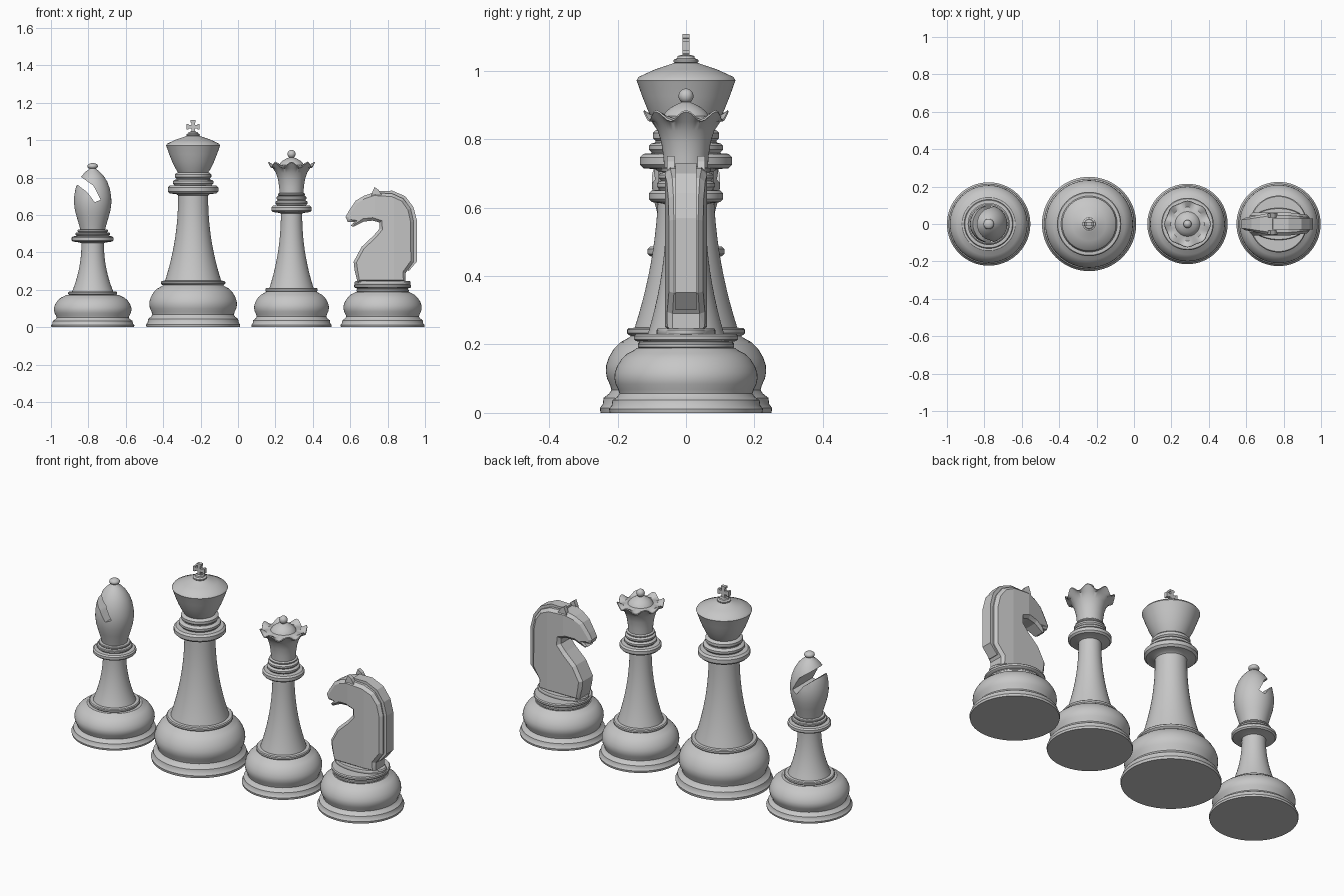
import bpy, bmesh, math

if "Cube" in bpy.data.objects:
    bpy.data.objects.remove(bpy.data.objects["Cube"])

GREY = bpy.data.materials.new("stone_grey")
GREY.diffuse_color = (0.57, 0.57, 0.57, 1)
GREY.use_nodes = True
GREY.node_tree.nodes["Principled BSDF"].inputs["Base Color"].default_value = GREY.diffuse_color


def finish(bm, name, loc):
    bmesh.ops.recalc_face_normals(bm, faces=bm.faces[:])
    me = bpy.data.meshes.new(name)
    bm.to_mesh(me)
    bm.free()
    me.materials.append(GREY)
    ob = bpy.data.objects.new(name, me)
    bpy.context.collection.objects.link(ob)
    ob.location = loc
    return ob


def lathe(name, x, profile, segs=64, sy=1.0, wave=None):
    """Closed solid of revolution; profile is (radius, z) from bottom to top."""
    bm = bmesh.new()
    rings = []
    for r, z in profile:
        ring = []
        for i in range(segs):
            a = 2 * math.pi * i / segs
            rr, zz = wave(r, z, a) if wave else (r, z)
            ring.append(bm.verts.new((rr * math.cos(a), rr * sy * math.sin(a), zz)))
        rings.append(ring)
    for lo, hi in zip(rings, rings[1:]):
        for i in range(segs):
            j = (i + 1) % segs
            bm.faces.new((lo[i], lo[j], hi[j], hi[i]))
    bm.faces.new(rings[0][::-1])
    bm.faces.new(rings[-1])
    return finish(bm, name, (x, 0, 0))


def prism(name, x, pts, half, inset=0.0, shape=None):
    """Outline in the xz plane, thickened along y, with optional chamfered sides."""
    bm = bmesh.new()
    a = [bm.verts.new((px, -half, pz)) for px, pz in pts]
    b = [bm.verts.new((px, half, pz)) for px, pz in pts]
    caps = [bm.faces.new(a), bm.faces.new(b[::-1])]
    n = len(pts)
    for i in range(n):
        j = (i + 1) % n
        bm.faces.new((a[i], b[i], b[j], a[j]))
    bmesh.ops.recalc_face_normals(bm, faces=bm.faces[:])
    if inset:
        bmesh.ops.inset_region(bm, faces=caps, thickness=inset, depth=inset,
                               use_even_offset=False)
    if shape:
        for cut in (-0.1, -0.04, 0.06):
            bmesh.ops.bisect_plane(bm, geom=bm.verts[:] + bm.edges[:] + bm.faces[:],
                                   plane_co=(cut, 0, 0), plane_no=(1, 0, 0))
        for v in bm.verts:
            v.co.y *= shape(v.co.x, v.co.z)
        bmesh.ops.triangulate(bm, faces=bm.faces[:])
    return finish(bm, name, (x, 0, 0))


def foot(R, H):
    """Moulded foot and bulge, R = foot radius, H = height of the bulge."""
    pts = [(.99, 0), (1, .06), (.965, .11), (.955, .19), (.89, .245), (.865, .29),
           (.88, .35), (.915, .43), (.93, .52), (.925, .60), (.895, .70),
           (.835, .81), (.76, .89), (.66, .95), (.64, .97)]
    return [(r * R, z * H) for r, z in pts]


def ring(r, z0, z1):
    """Rounded moulding."""
    b = (z1 - z0) * 0.25
    return [(r - b, z0), (r, z0 + b), (r, z1 - b), (r - b, z1)]


def stem(r0, z0, r1, z1, n=12):
    """Concave tapering stem."""
    return [(r1 + (r0 - r1) * (1 - i / n) ** 2.1, z0 + (z1 - z0) * i / n)
            for i in range(n + 1)]


def ball(r, zc, h, n=10):
    return [(max(r * math.sin(math.pi * i / n), .0008), zc - h * math.cos(math.pi * i / n))
            for i in range(n + 1)]


# King
KX = -0.24
lathe("king_body", KX, foot(.252, .232) + ring(.172, .228, .248) + stem(.15, .249, .08, .705)
      + [(.09, .712)] + ring(.135, .715, .757) + [(.10, .759)] + ring(.108, .763, .787)
      + [(.09, .79)] + ring(.097, .795, .825) + [(.08, .828)])
lathe("king_head", KX, [(.08, .826), (.095, .85), (.112, .885), (.128, .925), (.142, .965),
                        (.145, .972), (.138, .982), (.09, 1.004), (.042, 1.02), (.038, 1.022)]
      + ring(.036, 1.022, 1.034) + [(.026, 1.036), (.024, 1.043), (.012, 1.046)])
c, w, f = .009, .035, .014   # flared cross
cz = 1.072
cross = []
for k in range(4):
    s, t = ((1, 0), (0, 1), (-1, 0), (0, -1))[k]
    for u, v in ((c, -c), (.022, -c), (.024, -f), (w, -f), (w, f), (.024, f), (.022, c)):
        cross.append((u * s - v * t, cz + u * t + v * s))
prism("king_cross", KX, cross, .010)

# Queen
QX = 0.286
lathe("queen_body", QX, foot(.215, .195) + ring(.14, .19, .209) + stem(.118, .21, .057, .608)
      + [(.07, .612)] + ring(.108, .616, .65) + [(.078, .652)] + ring(.085, .656, .675)
      + [(.073, .678)] + ring(.08, .682, .7) + [(.068, .702)] + ring(.073, .704, .715)
      + [(.064, .717)])


def scallop(r, z, a):
    k = math.cos(8 * a)
    return (r * (1 + .03 * k), z + .014 * k) if r > .105 else (r, z)


lathe("queen_crown", QX, [(.064, .716), (.066, .75), (.072, .79), (.083, .825), (.1, .85),
                          (.121, .866), (.119, .871), (.09, .864), (.066, .868), (.06, .879),
                          (.045, .892), (.025, .903), (.012, .908)], wave=scallop)
lathe("queen_finial", QX, ball(.022, .926, .022), 32)

# Bishop
BX = -0.777
lathe("bishop_body", BX, foot(.223, .178) + ring(.131, .173, .19) + stem(.11, .191, .06, .45)
      + [(.075, .454)] + ring(.112, .458, .486) + [(.085, .488)] + ring(.092, .491, .506)
      + [(.076, .508)] + ring(.082, .51, .522) + [(.066, .524)])
head = lathe("bishop_head", BX, [(.066, .52), (.072, .545), (.084, .585), (.095, .625),
                                 (.1, .665), (.099, .70), (.092, .74), (.078, .778),
                                 (.058, .81), (.036, .833), (.018, .846), (.014, .852)])
lathe("bishop_finial", BX, ball(.028, .861, .017), 32)
# slanted slit through the head
cutter = prism("slit_cutter", BX, [(-.13, .785), (-.075, .757), (-.027, .72), (.011, .668),
                                   (.043, .682), (.004, .757), (-.048, .794), (-.1, .83)], .2)
cutter.hide_render = True
mod = head.modifiers.new("slit", 'BOOLEAN')
mod.operation = 'DIFFERENCE'
mod.solver = 'EXACT'
mod.object = cutter
bpy.context.view_layer.objects.active = head
bpy.ops.object.modifier_apply(modifier="slit")
bpy.data.objects.remove(cutter)

# Knight
NX = 0.773
lathe("knight_base", NX, foot(.225, .195) + ring(.14, .188, .204) + [(.136, .208)]
      + ring(.152, .21, .23))
lathe("knight_plate", NX, ring(.15, .225, .247), sy=.57)


def taper(x, z):
    """Narrow the head toward the muzzle and the back of the neck slightly."""
    if z > .5 and x < -.04:
        return 1 - .5 * min(1, (-.04 - x) / .15)
    return 1 - .2 * max(0, (x - .06) / .1)


horse = [(-.134, .24), (-.15, .307), (-.155, .35), (-.112, .43), (-.048, .49), (-.016, .527),
         (-.016, .56), (-.053, .57), (-.10, .565), (-.155, .537), (-.17, .543), (-.15, .564),
         (-.187, .564), (-.198, .59), (-.18, .623), (-.144, .676), (-.10, .703), (-.048, .72),
         (.053, .714), (.112, .687), (.15, .634), (.166, .564), (.166, .35), (.123, .29),
         (.123, .24)]
prism("knight_horse", NX, horse, .045, .016, taper)
# mane strip along the crest
prism("knight_mane", NX, [(-.035, .70), (-.03, .728), (.053, .73), (.122, .70), (.165, .642),
                          (.184, .57), (.184, .352), (.14, .30), (.12, .31), (.14, .36),
                          (.14, .56), (.12, .63), (.09, .67), (.04, .695)], .03)
# ears
for side in (-1, 1):
    ear = prism("knight_ear", NX, [(-.06, .70), (-.055, .722), (-.043, .75), (-.022, .735),
                                   (.0, .70)], .011)
    ear.location.y = .045 * side

# Smooth shading with sharp mouldings, flat on the carved horse
bpy.ops.object.select_all(action='DESELECT')
for ob in bpy.context.collection.objects:
    ob.select_set(not ob.name.startswith(("knight_horse", "knight_mane", "knight_ear")))
bpy.ops.object.shade_smooth_by_angle(angle=math.radians(35))
